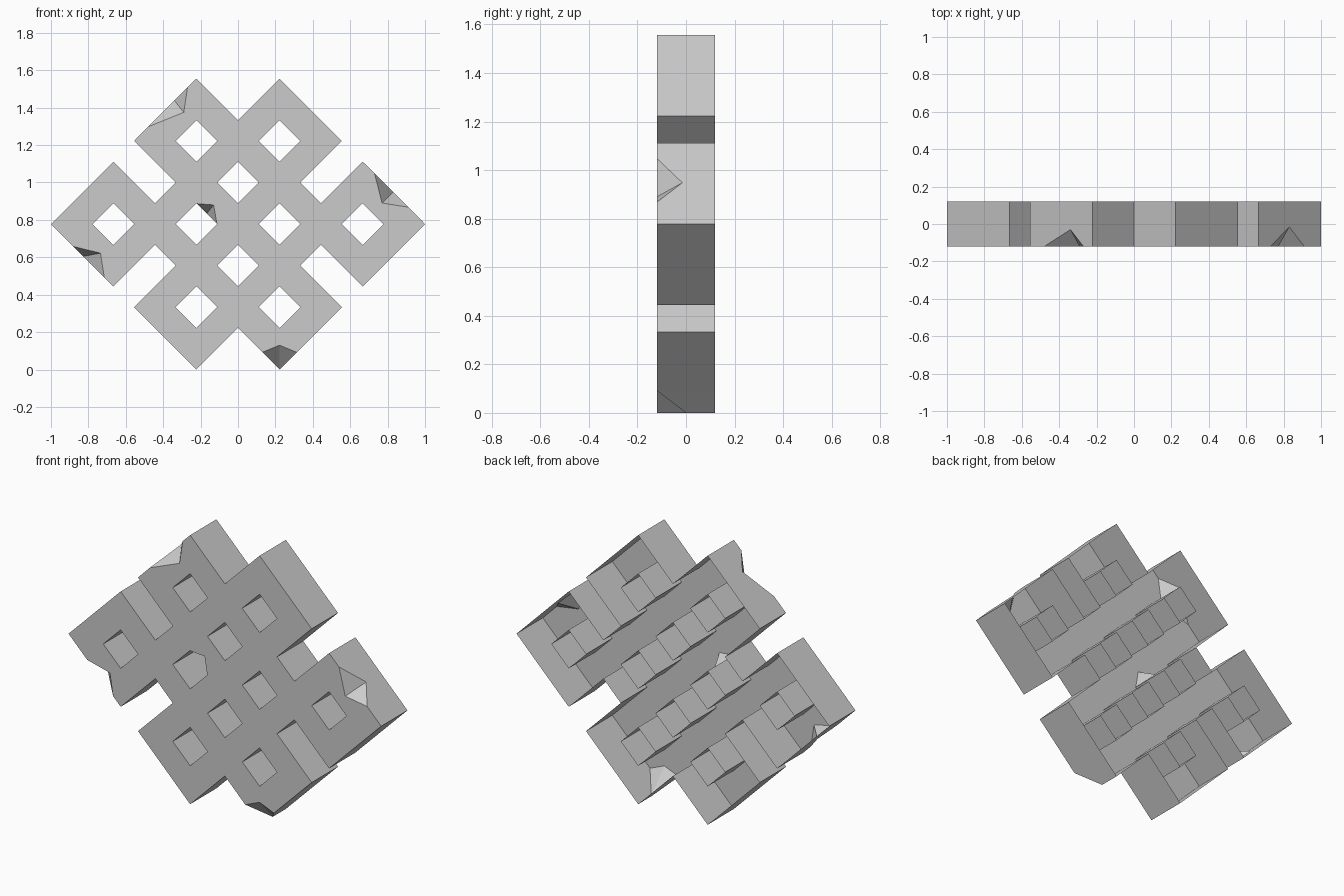
import bpy, bmesh

if "Cube" in bpy.data.objects:
    bpy.data.objects.remove(bpy.data.objects["Cube"])

U = 1 / 9            # lattice unit: the plate is 18 x 14 units
ZC = 7 * U           # height of the lattice centre
D = 0.12             # half depth


def p(i, j):
    """Lattice position to (x, z)."""
    return (i * U, ZC + j * U)


# Chips broken out of the front rim: start, inner point, end, deep point, deep y
chip_top = ((-0.48, 1.298), (-0.29, 1.375), (-0.27, 1.508), (-0.34, 1.438), -0.03)
chip_right = ((0.73, 1.048), (0.77, 0.89), (0.91, 0.868), (0.83, 0.948), -0.015)
chip_base = ((0.314, 0.092), (0.222, 0.13), (0.13, 0.092), (0.222, 0.0), 0.0)
chip_left = ((-0.715, 0.493), (-0.735, 0.622), (-0.88, 0.658), (-0.827, 0.605), -0.02)
chip_hole = ((-0.22, 0.8867), (-0.13, 0.88), (-0.113, 0.7797), (-0.167, 0.8337), -0.02)

# Clockwise outline of the woven lattice; the base chip replaces a corner
outline = [p(-5, 4), chip_top, p(-2, 7), p(0, 5), p(2, 7), p(5, 4), p(3, 2), p(4, 1),
           p(6, 3), chip_right, p(9, 0), p(6, -3), p(4, -1), p(3, -2), p(5, -4),
           chip_base, p(0, -5), p(-2, -7), p(-5, -4), p(-3, -2), p(-4, -1),
           p(-6, -3), chip_left, p(-9, 0), p(-6, 3), p(-4, 1), p(-3, 2)]
loops = [outline]

# Diamond holes
for i, j in [(-2, 4), (2, 4), (0, 2), (-6, 0), (-2, 0), (2, 0), (6, 0),
             (0, -2), (-2, -4), (2, -4)]:
    hole = [p(i - 1, j), p(i, j + 1), p(i + 1, j), p(i, j - 1)]
    if (i, j) == (-2, 0):
        hole.insert(2, chip_hole)
    loops.append(hole)

bm = bmesh.new()
front_edges, walls = [], []


def vert(q, y):
    return bm.verts.new((q[0], y, q[1]))


# Walls, chip facets and front boundary for every loop
for loop in loops:
    rim, front = [], []
    for item in loop:
        if len(item) == 2:
            v = vert(item, -D)
            rim.append(v)
            front.append(v)
        else:
            a, c, b = (vert(q, -D) for q in item[:3])
            deep = vert(item[3], item[4])
            rim += [a, deep, b]
            front += [a, c, b]
            bm.faces.new((a, c, deep))
            bm.faces.new((c, b, deep))
    back = [vert((v.co.x, v.co.z), D) for v in rim]
    for k in range(len(rim)):
        n = (k + 1) % len(rim)
        walls.append(bm.faces.new((rim[k], rim[n], back[n], back[k])))
    for k in range(len(front)):
        pair = (front[k], front[(k + 1) % len(front)])
        front_edges.append(bm.edges.get(pair) or bm.edges.new(pair))

# Front plate with holes; the back stays open
bmesh.ops.triangle_fill(bm, edges=front_edges, use_beauty=True, normal=(0, -1, 0))
bmesh.ops.recalc_face_normals(bm, faces=bm.faces[:])
plate = max((f for f in bm.faces if abs(f.normal.y) > 0.99), key=lambda f: f.calc_area())
if plate.normal.y > 0:
    bmesh.ops.reverse_faces(bm, faces=bm.faces[:])

mesh = bpy.data.meshes.new("chipped_knot_plate")
bm.to_mesh(mesh)
bm.free()
obj = bpy.data.objects.new("chipped_knot_plate", mesh)
bpy.context.collection.objects.link(obj)
